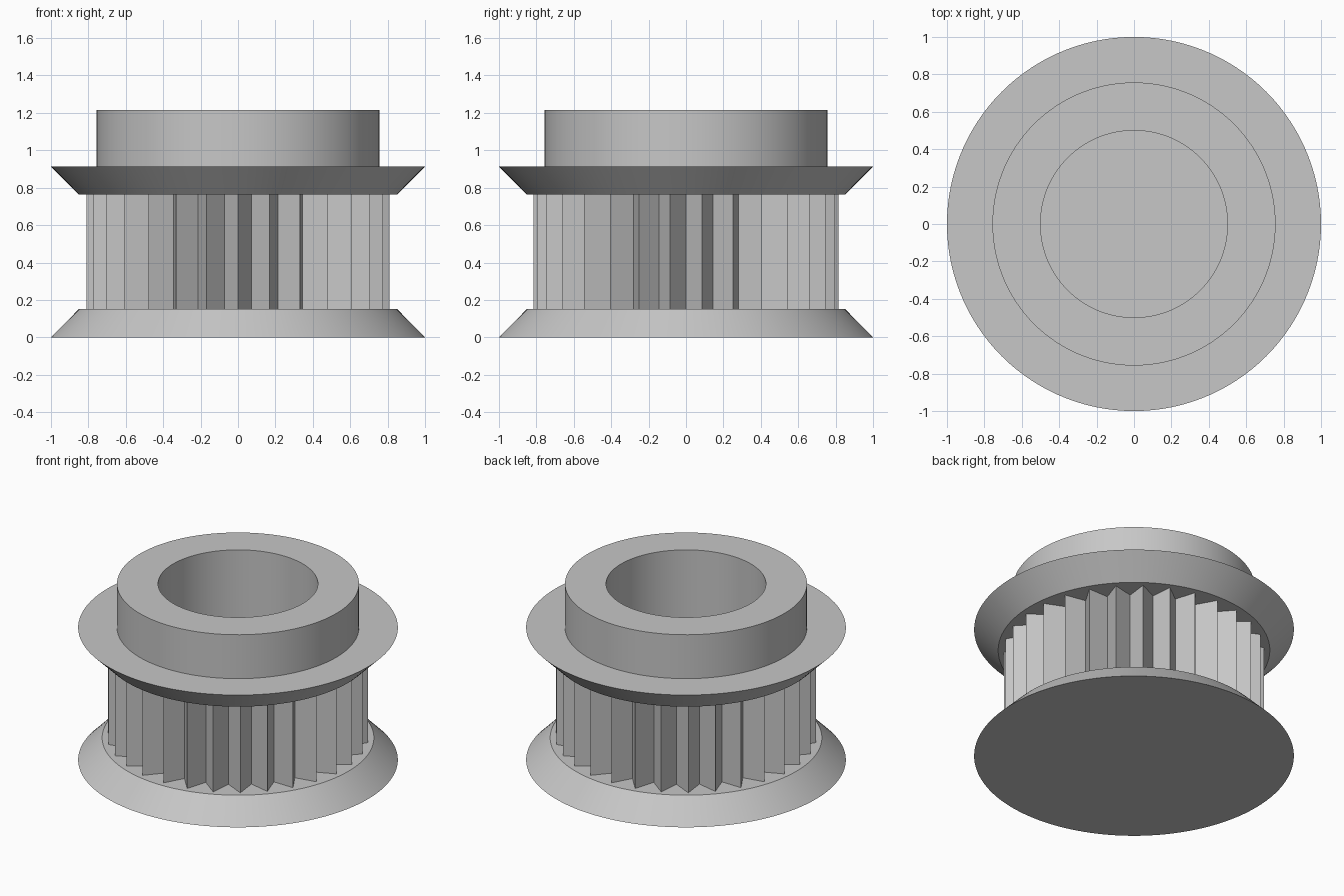
import bpy
import bmesh
import math

if "Cube" in bpy.data.objects:
    bpy.data.objects.remove(bpy.data.objects["Cube"], do_unlink=True)

metal = bpy.data.materials.new("plain_grey")
metal.use_nodes = True
GREY = (0.57, 0.57, 0.57, 1)
metal.diffuse_color = GREY
metal.node_tree.nodes["Principled BSDF"].inputs["Base Color"].default_value = GREY

TEETH = 30
ROUND = 120


def lathe(name, profile, steps, closed=True):
    """Revolve (radius, z) points; a radius pair alternates between tip and valley."""
    bm = bmesh.new()
    loops = []
    for radius, z in profile:
        tip, valley = radius if isinstance(radius, tuple) else (radius, radius)
        loop = []
        for i in range(steps):
            a = 2 * math.pi * i / steps - math.pi / 2
            r = valley if i % 2 else tip
            loop.append(bm.verts.new((r * math.cos(a), r * math.sin(a), z)))
        loops.append(loop)
    pairs = list(zip(loops, loops[1:]))
    if closed:
        pairs.append((loops[-1], loops[0]))
    else:
        bm.faces.new(loops[0])
        bm.faces.new(loops[-1])
    for low, high in pairs:
        for i in range(steps):
            j = (i + 1) % steps
            bm.faces.new((low[i], low[j], high[j], high[i]))
    bmesh.ops.recalc_face_normals(bm, faces=bm.faces)
    mesh = bpy.data.meshes.new(name)
    bm.to_mesh(mesh)
    bm.free()
    mesh.materials.append(metal)
    obj = bpy.data.objects.new(name, mesh)
    bpy.context.collection.objects.link(obj)
    bpy.ops.object.select_all(action="DESELECT")
    obj.select_set(True)
    bpy.context.view_layer.objects.active = obj
    bpy.ops.object.shade_smooth_by_angle(angle=math.radians(10))
    return obj


# Bevelled base flange, also the floor of the bore
lathe("base_flange", [(1.0, 0), (0.85, 0.152)], ROUND, closed=False)

# Belt teeth: sharp ridges around the sleeve
lathe("toothed_core",
      [(0.55, 0.152), ((0.815, 0.69), 0.152), ((0.815, 0.69), 0.763), (0.55, 0.763)],
      TEETH * 2)

# Upper flange, hub and bore sleeve in one turned part
lathe("upper_flange_and_hub",
      [(0.5, 0.152), (0.55, 0.152), (0.55, 0.763), (0.85, 0.763),
       (1.0, 0.913), (0.757, 0.913), (0.757, 1.216), (0.5, 1.216)],
      ROUND)
